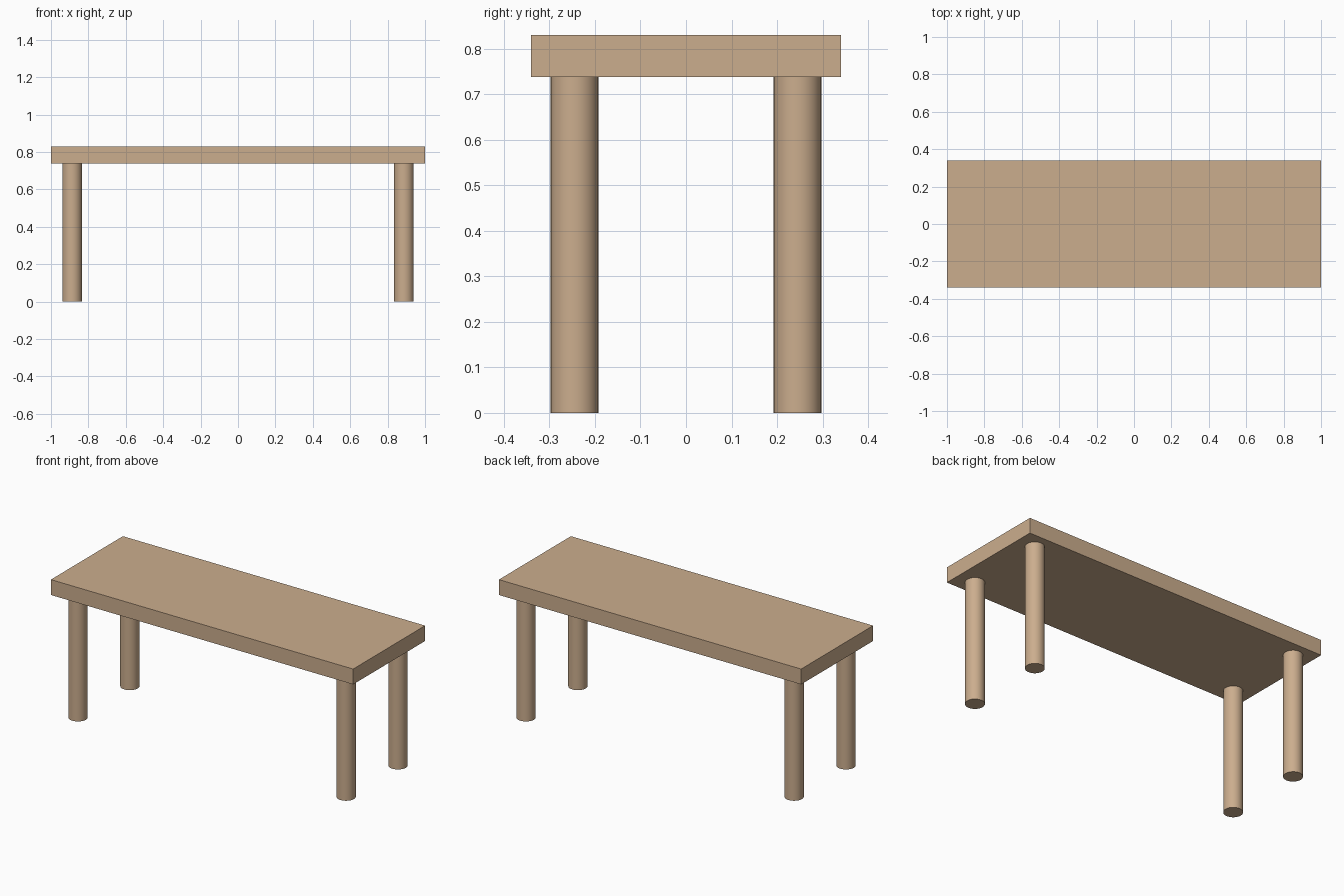
import bpy, math

if "Cube" in bpy.data.objects:
    bpy.data.objects.remove(bpy.data.objects["Cube"])

TOP_Z, UNDER_Z = 0.83, 0.738
LEG_X, LEG_Y, LEG_R = 0.887, 0.245, 0.0525

wood = bpy.data.materials.new("wood")
wood.diffuse_color = (0.6, 0.42, 0.27, 1)
wood.use_nodes = True
wood.node_tree.nodes["Principled BSDF"].inputs["Base Color"].default_value = wood.diffuse_color

# Flat rectangular slab
bpy.ops.mesh.primitive_cube_add(size=1, location=(0, 0, (TOP_Z + UNDER_Z) / 2))
slab = bpy.context.object
slab.name = "table_top"
slab.scale = (2.0, 0.68, TOP_Z - UNDER_Z)
bpy.ops.object.transform_apply(location=False, rotation=False, scale=True)
slab.data.materials.append(wood)

# Four round legs, one near each corner
for side, sx in (("left", -1), ("right", 1)):
    for end, sy in (("front", -1), ("back", 1)):
        bpy.ops.mesh.primitive_cylinder_add(
            vertices=32, radius=LEG_R, depth=UNDER_Z,
            location=(sx * LEG_X, sy * LEG_Y, UNDER_Z / 2))
        leg = bpy.context.object
        leg.name = f"{end}_{side}_leg"
        leg.data.materials.append(wood)
        bpy.ops.object.shade_smooth_by_angle(angle=math.radians(30))
